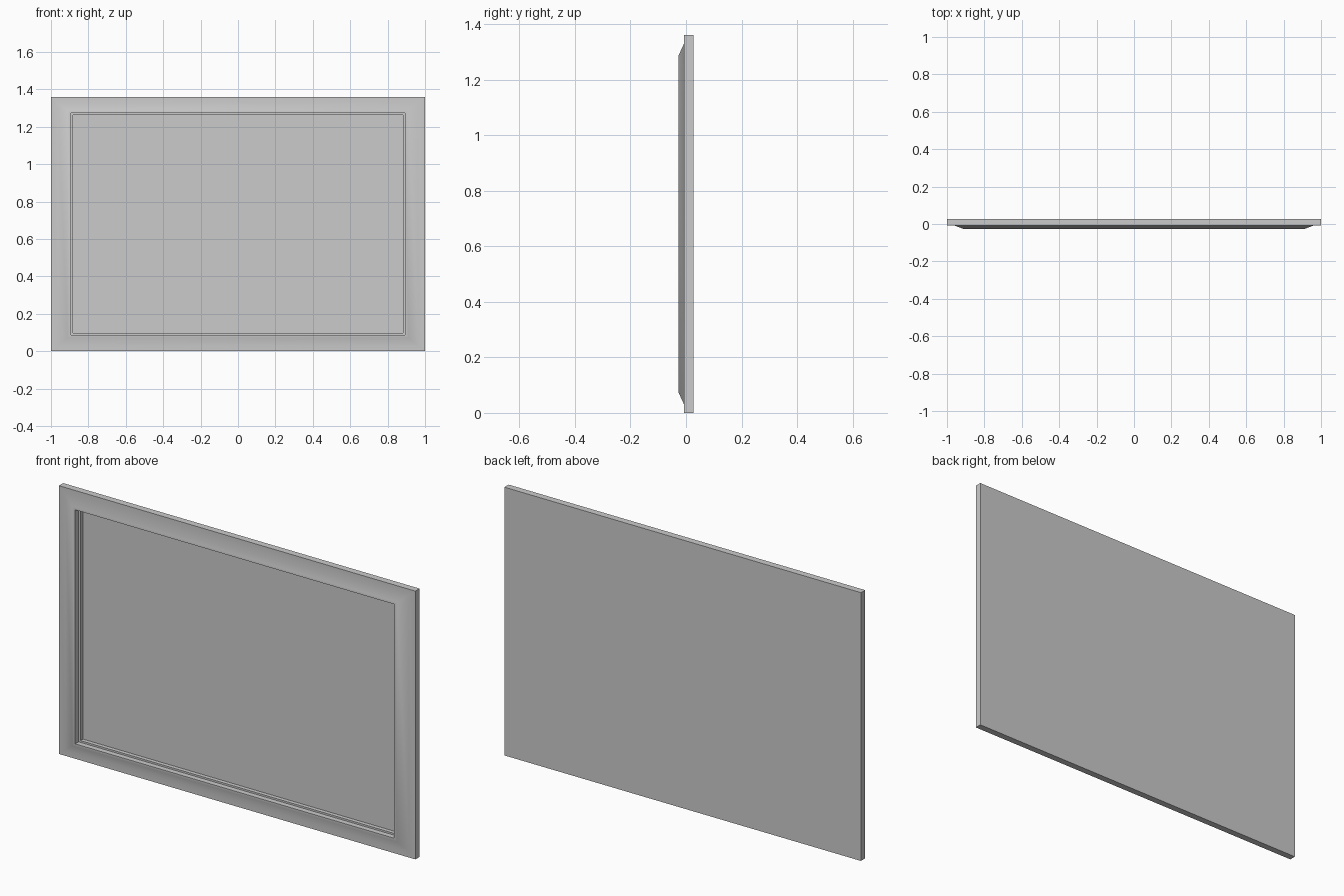
import bpy, bmesh, math

if "Cube" in bpy.data.objects:
    bpy.data.objects.remove(bpy.data.objects["Cube"])

W, H = 2.0, 1.36          # overall width and height
ZK = 0.82                 # rails are slightly narrower than the stiles


def ring(bm, inset, y):
    """One rectangular loop, inset from the outer border, at depth y."""
    x, z = W / 2 - inset, inset * ZK
    return [bm.verts.new(p) for p in
            ((-x, y, z), (x, y, z), (x, y, H - z), (-x, y, H - z))]


def loft(name, profile, cap_first=False, cap_last=False):
    """Sweep an (inset, y) profile around the rectangle with mitred corners."""
    bm = bmesh.new()
    rings = [ring(bm, i, y) for i, y in profile]
    for a, b in zip(rings, rings[1:]):
        for k in range(4):
            n = (k + 1) % 4
            bm.faces.new((a[k], a[n], b[n], b[k]))
    if cap_first:
        bm.faces.new(rings[0][::-1])
    if cap_last:
        bm.faces.new(rings[-1])
    mesh = bpy.data.meshes.new(name)
    bm.to_mesh(mesh)
    bm.free()
    ob = bpy.data.objects.new(name, mesh)
    bpy.context.collection.objects.link(ob)
    bpy.ops.object.select_all(action='DESELECT')
    ob.select_set(True)
    bpy.context.view_layer.objects.active = ob
    bpy.ops.object.shade_smooth_by_angle(angle=math.radians(30))
    return ob


# Moulded frame with solid back: side, flat rim, slope, crown, inner wall
loft("frame", [(0, 0.027), (0, -0.007), (0.037, -0.007), (0.09, -0.027),
               (0.106, -0.027), (0.106, 0.0)], cap_first=True)

# Narrow inner lip and recessed picture panel
loft("picture_panel", [(0.106, 0.0), (0.117, 0.0), (0.117, 0.02)], cap_last=True)
